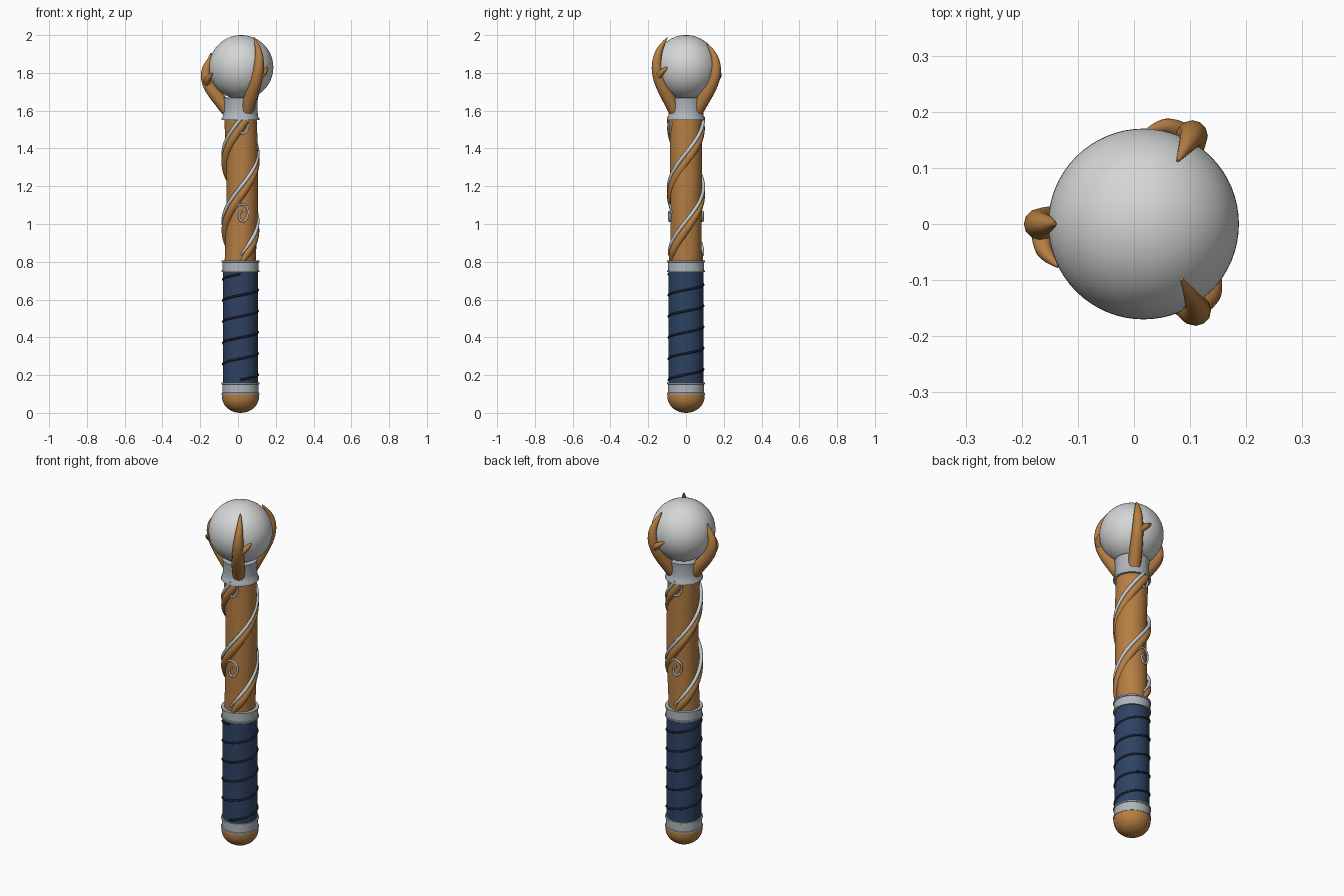
import bpy, bmesh, math
from mathutils import Vector

if "Cube" in bpy.data.objects:
    bpy.data.objects.remove(bpy.data.objects["Cube"])

CX = 0.013  # staff axis


def material(name, rgb):
    m = bpy.data.materials.new(name)
    m.diffuse_color = (*rgb, 1)
    m.use_nodes = True
    m.node_tree.nodes["Principled BSDF"].inputs["Base Color"].default_value = m.diffuse_color
    return m


WOOD = material("warm_wood", (0.47, 0.21, 0.055))
NAVY = material("navy_leather", (0.028, 0.055, 0.125))
CORD = material("dark_cord", (0.010, 0.014, 0.027))
STEEL = material("steel", (0.43, 0.47, 0.50))
SILVER = material("bright_silver", (0.57, 0.60, 0.62))
ORB = material("pale_orb", (0.66, 0.67, 0.67))


def smooth(ob, angle=40):
    bpy.ops.object.select_all(action='DESELECT')
    ob.select_set(True)
    bpy.context.view_layer.objects.active = ob
    bpy.ops.object.shade_smooth_by_angle(angle=math.radians(angle))


def lathe(name, profile, mat, bend=lambda z: CX, n=48):
    """Revolve (radius, z) points, closing both ends; bend gives the axis x."""
    bm = bmesh.new()
    rings = [[bm.verts.new((bend(z) + r * math.cos(2 * math.pi * i / n),
                            r * math.sin(2 * math.pi * i / n), z))
              for i in range(n)] for r, z in profile]
    for a, b in zip(rings, rings[1:]):
        for i in range(n):
            j = (i + 1) % n
            bm.faces.new((a[i], a[j], b[j], b[i]))
    bm.faces.new(rings[0][::-1])
    bm.faces.new(rings[-1])
    me = bpy.data.meshes.new(name)
    bm.to_mesh(me)
    bm.free()
    me.materials.append(mat)
    ob = bpy.data.objects.new(name, me)
    bpy.context.collection.objects.link(ob)
    smooth(ob)
    return ob


def tube(name, pts, radii, mat, res=3, kind='NURBS'):
    """Round tube through points, with a radius for each point."""
    cu = bpy.data.curves.new(name, 'CURVE')
    cu.dimensions = '3D'
    cu.bevel_depth = 1.0
    cu.bevel_resolution = res
    cu.use_fill_caps = True
    cu.resolution_u = 8
    sp = cu.splines.new(kind)
    sp.points.add(len(pts) - 1)
    for p, co, r in zip(sp.points, pts, radii):
        p.co = (*co, 1)
        p.radius = r
    if kind == 'NURBS':
        sp.order_u = 3
        sp.use_endpoint_u = True
    cu.materials.append(mat)
    ob = bpy.data.objects.new(name, cu)
    bpy.context.collection.objects.link(ob)
    bpy.ops.object.select_all(action='DESELECT')
    ob.select_set(True)
    bpy.context.view_layer.objects.active = ob
    bpy.ops.object.convert(target='MESH')
    smooth(bpy.context.view_layer.objects.active, 60)


def polar(r, deg, z, cx=CX):
    a = math.radians(deg)
    return Vector((cx + r * math.cos(a), r * math.sin(a), z))


def helix(name, r, deg0, z0, z1, pitch, thick, mat, taper=True, n=70):
    pts, radii = [], []
    for i in range(n + 1):
        t = i / n
        z = z0 + (z1 - z0) * t
        pts.append(polar(r, deg0 + 360 * (z - z0) / pitch, z))
        radii.append(thick * (min(1, 0.45 + 6 * t) if taper else 1))
    tube(name, pts, radii, mat, 2, 'POLY')


# rounded wooden pommel
lathe("pommel", [(0.098 * math.sin(a), 0.085 - 0.085 * math.cos(a))
                 for a in [math.radians(4 + 86 * i / 10) for i in range(11)]]
      + [(0.098, 0.105)], WOOD)


# metal bands with raised lips
def band(name, z0, z1):
    lathe(name, [(0.086, z0), (0.1, z0), (0.1, z0 + 0.008), (0.096, z0 + 0.01),
                 (0.096, z1 - 0.01), (0.1, z1 - 0.008), (0.1, z1), (0.086, z1)], STEEL)


band("lower_band", 0.098, 0.16)
band("middle_band", 0.745, 0.806)

# wrapped grip and its cord
lathe("grip", [(0.092, 0.15), (0.092, 0.75)], NAVY)
helix("grip_cord", 0.092, -90, 0.175, 0.735, 0.112, 0.006, CORD, False, 200)

# gently bent wooden shaft
lathe("shaft", [(0.082 + 0.004 * i / 16, 0.78 + 0.8 * i / 16) for i in range(17)], WOOD,
      lambda z: 0.011 + 0.012 * math.sin(math.pi * min(1, max(0, (z - 0.8) / 0.8))))

# flared collar below the orb
lathe("collar", [(0.08, 1.55), (0.1, 1.55), (0.1, 1.56), (0.094, 1.568), (0.09, 1.60),
                 (0.09, 1.645), (0.093, 1.668), (0.08, 1.67)], STEEL)

# paired wooden and silver vines with curls
for k, deg in enumerate((-90, 90)):
    helix(f"wood_vine_{k}", 0.078, deg, 0.79, 1.55, 0.72, 0.023, WOOD)
    helix(f"silver_vine_{k}", 0.091, deg, 0.835, 1.565, 0.72, 0.010, SILVER)
    for j, zc in enumerate((1.06, 1.525)):
        # hook: loop over the top, then curl back inward
        shape = [(-0.036, 0.025), (-0.022, 0.042), (0, 0.046), (0.024, 0.036), (0.038, 0.012),
                 (0.034, -0.016), (0.018, -0.046), (-0.004, -0.045), (-0.016, -0.022),
                 (-0.010, 0.004), (0.006, 0.006)]
        pts = [polar(0.089, deg + math.degrees(u / 0.089) + 4, zc + v) for u, v in shape]
        tube(f"silver_curl_{k}_{j}", pts, [0.0055] * len(pts), SILVER, 2)

# orb
bpy.ops.mesh.primitive_uv_sphere_add(segments=64, ring_count=32, radius=0.17,
                                     location=(0.017, 0, 1.83))
orb = bpy.context.object
orb.name = "orb"
orb.data.materials.append(ORB)
smooth(orb)

# three wooden claws, each with a side thorn
path = [(0.068, 0.0, 0.034), (0.095, 0.05, 0.036), (0.135, 0.11, 0.034), (0.168, 0.17, 0.031),
        (0.184, 0.23, 0.028), (0.182, 0.29, 0.022), (0.160, 0.345, 0.014), (None, 0.39, 0.003)]
for name, deg, top, tip_r in (("left_claw", 180, 1.905, 0.155),
                              ("back_claw", 60, 1.955, 0.130),
                              ("front_claw", -60, 1.987, 0.122)):
    s = (top - 1.60) / 0.39
    lean = 6 if name == "front_claw" else 0
    pts = [polar(r if r else tip_r, deg + lean * (h / 0.39) ** 2, 1.60 + h * s)
           for r, h, _ in path]
    tube(name, pts, [w for _, _, w in path], WOOD, 4)
    zt = 1.60 + 0.175 * s
    pts = [polar(0.175, deg + 1, zt), polar(0.182, deg + 10, zt + 0.02),
           polar(0.178, deg + 19, zt + 0.042), polar(0.165, deg + 27, zt + 0.06)]
    tube(name + "_thorn", pts, [0.020, 0.018, 0.013, 0.004], WOOD, 3)
